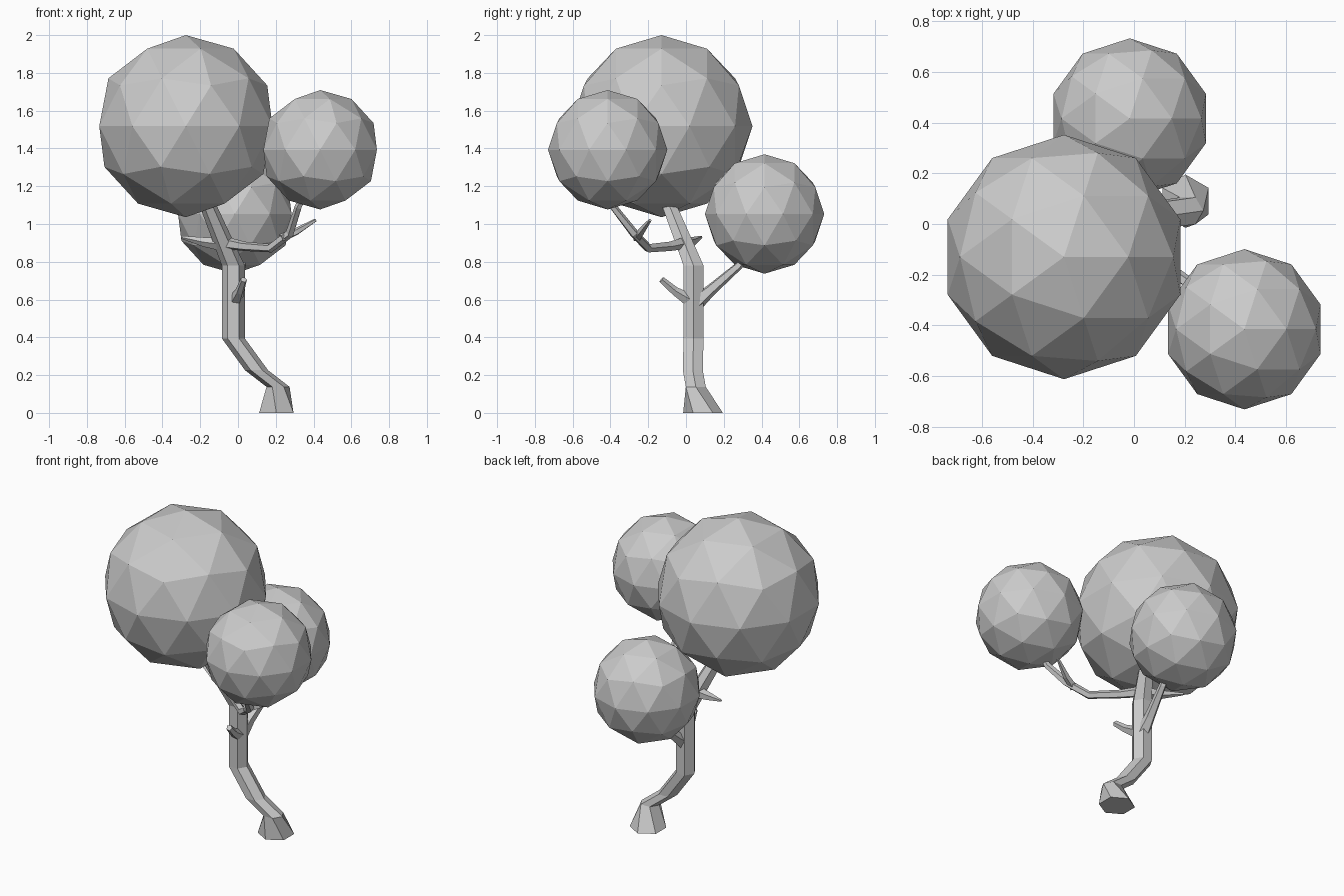
import bpy, bmesh, math
from mathutils import Vector, Matrix

if "Cube" in bpy.data.objects:
    bpy.data.objects.remove(bpy.data.objects["Cube"])


def limb(name, path, sides, upright=False):
    """Faceted tapering tube; path rows are x, y, z, radius, twist in degrees (optional)."""
    bm = bmesh.new()
    pts = [Vector(p[:3]) for p in path]
    rings = []
    for i, p in enumerate(path):
        d = pts[min(i + 1, len(pts) - 1)] - pts[max(i - 1, 0)]
        rot = Matrix.Identity(3) if upright else d.to_track_quat('Z', 'Y').to_matrix()
        twist = math.radians(p[4]) if len(p) > 4 else 0
        ring = []
        for k in range(sides):
            a = 2 * math.pi * k / sides + twist
            ring.append(bm.verts.new(pts[i] + rot @ Vector((math.cos(a), math.sin(a), 0)) * p[3]))
        rings.append(ring)
    for a, b in zip(rings, rings[1:]):
        for k in range(sides):
            n = (k + 1) % sides
            bm.faces.new((a[k], a[n], b[n], b[k]))
    bm.faces.new(rings[0][::-1])
    bm.faces.new(rings[-1])
    bmesh.ops.recalc_face_normals(bm, faces=bm.faces)
    me = bpy.data.meshes.new(name)
    bm.to_mesh(me)
    bm.free()
    bpy.context.collection.objects.link(bpy.data.objects.new(name, me))


# Foliage balls
for name, radius, loc in (
    ("foliage_large", 0.482, (-0.276, -0.13, 1.518)),
    ("foliage_front", 0.316, (0.435, -0.415, 1.393)),
    ("foliage_back", 0.316, (-0.017, 0.416, 1.053)),
):
    bpy.ops.mesh.primitive_ico_sphere_add(subdivisions=2, radius=radius, location=loc)
    bpy.context.object.name = name

# Crooked trunk with flared foot
limb("trunk", [
    (0.203, 0.09, 0.0, 0.105, 30),
    (0.212, 0.052, 0.138, 0.061),
    (0.098, 0.036, 0.226, 0.061),
    (-0.025, 0.04, 0.395, 0.061),
    (-0.025, 0.04, 0.78, 0.061),
    (-0.155, -0.085, 1.09, 0.046),
    (-0.20, -0.125, 1.2, 0.04),
], 6, upright=True)

# Branches carrying the two small foliage balls
limb("front_branch", [
    (-0.07, -0.01, 0.90, 0.034),
    (0.03, -0.09, 0.882, 0.026),
    (0.17, -0.20, 0.872, 0.024),
    (0.275, -0.275, 0.95, 0.024),
    (0.32, -0.385, 1.09, 0.02),
    (0.35, -0.41, 1.16, 0.018),
], 5)
limb("back_branch", [
    (-0.02, 0.05, 0.58, 0.045),
    (-0.01, 0.13, 0.65, 0.032),
    (0.02, 0.28, 0.78, 0.022),
    (0.03, 0.34, 0.86, 0.02),
], 5)

# Bare twigs
limb("front_branch_twig", [(0.23, -0.26, 0.925, 0.024), (0.31, -0.235, 0.96, 0.02),
                           (0.41, -0.19, 1.02, 0.009)], 5)
limb("left_twig", [(-0.06, -0.01, 0.89, 0.04), (-0.18, 0.03, 0.905, 0.026),
                   (-0.30, 0.08, 0.93, 0.008)], 5)
limb("front_twig", [(-0.015, 0.03, 0.59, 0.04), (0.01, -0.06, 0.645, 0.024),
                    (0.03, -0.13, 0.705, 0.018)], 5)
